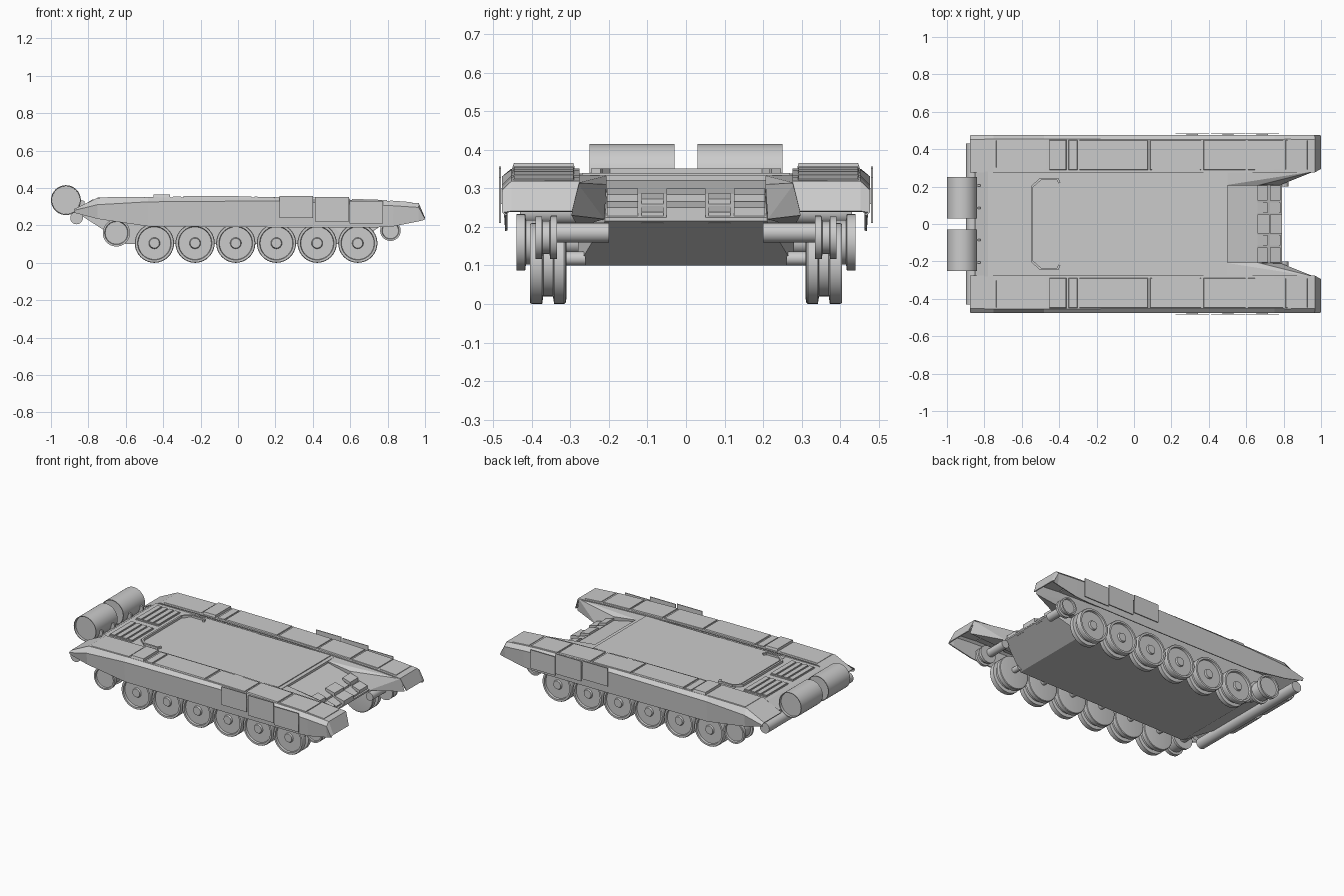
import bpy, bmesh, math
from mathutils import Vector


def finish(name, bm, smooth=False):
    bmesh.ops.recalc_face_normals(bm, faces=bm.faces)
    me = bpy.data.meshes.new(name)
    bm.to_mesh(me)
    bm.free()
    ob = bpy.data.objects.new(name, me)
    bpy.context.collection.objects.link(ob)
    if smooth:
        bpy.ops.object.select_all(action='DESELECT')
        ob.select_set(True)
        bpy.context.view_layer.objects.active = ob
        bpy.ops.object.shade_smooth_by_angle(angle=math.radians(30))
    return ob


def convex(name, pts):
    bm = bmesh.new()
    for p in pts:
        bm.verts.new(p)
    bmesh.ops.convex_hull(bm, input=bm.verts)
    bmesh.ops.dissolve_limit(bm, angle_limit=0.01, verts=bm.verts, edges=bm.edges)
    return finish(name, bm)


def box(name, x0, x1, y0, y1, z0, z1):
    return convex(name, [(x, y, z) for x in (x0, x1) for y in (y0, y1) for z in (z0, z1)])


def lathe(name, x, z, prof, s=1, n=40):
    """Revolve (y, radius) points about an axis along y."""
    bm = bmesh.new()
    rings = []
    for y, r in prof:
        rings.append([bm.verts.new((x + r * math.cos(2 * math.pi * i / n), s * y,
                                    z + r * math.sin(2 * math.pi * i / n))) for i in range(n)])
    for a, b in zip(rings, rings[1:]):
        for i in range(n):
            j = (i + 1) % n
            bm.faces.new((a[i], a[j], b[j], b[i]))
    bm.faces.new(rings[0])
    bm.faces.new(rings[-1])
    return finish(name, bm, True)


# Main hull and tapered nose
hull_profile = [(-0.6, 0.1), (0.5, 0.1), (0.5, 0.335), (-0.78, 0.338), (-0.85, 0.29), (-0.85, 0.26)]
convex("hull_body", [(x, y, z) for x, z in hull_profile for y in (-0.28, 0.28)])
nose = [(0.48, 0.1, 0.28), (0.62, 0.1, 0.28), (0.79, 0.215, 0.21), (0.79, 0.225, 0.21),
        (0.66, 0.285, 0.205), (0.48, 0.325, 0.21), (0.48, 0.215, 0.28)]
convex("hull_nose", [(x, s * y, z) for x, z, y in nose for s in (-1, 1)])
box("turret_deck", -0.52, 0.475, -0.27, 0.27, 0.33, 0.34)

# Fender stations: x, top z, shoulder z, skirt bottom z
stations = [(-0.875, 0.285, 0.28, 0.268), (-0.75, 0.345, 0.31, 0.235), (-0.48, 0.348, 0.325, 0.195),
            (0.2, 0.345, 0.33, 0.19), (0.75, 0.33, 0.308, 0.19), (0.83, 0.326, 0.304, 0.195),
            (0.965, 0.316, 0.295, 0.222), (0.997, 0.24, 0.237, 0.23)]


def top_z(x):
    for a, b in zip(stations, stations[1:]):
        if a[0] <= x <= b[0]:
            t = (x - a[0]) / (b[0] - a[0])
            return a[1] + t * (b[1] - a[1])
    return stations[-1][1]


wheel = [(0.31, 0.09), (0.312, 0.102), (0.316, 0.105), (0.342, 0.105), (0.345, 0.085), (0.37, 0.085),
         (0.373, 0.105), (0.4, 0.105), (0.405, 0.102), (0.405, 0.09), (0.393, 0.087), (0.393, 0.03),
         (0.403, 0.026), (0.403, 0.005)]
sprocket = [(0.335, 0.05), (0.335, 0.07), (0.35, 0.07), (0.352, 0.058), (0.415, 0.058),
            (0.417, 0.073), (0.44, 0.073), (0.44, 0.063), (0.43, 0.06), (0.43, 0.005)]
idler = [(0.335, 0.04), (0.335, 0.055), (0.352, 0.055), (0.354, 0.042), (0.372, 0.042),
         (0.374, 0.055), (0.39, 0.055), (0.39, 0.046), (0.382, 0.043), (0.382, 0.005)]
wheel_x = [-0.447 + 0.2175 * i for i in range(6)]

for s, side in ((-1, "right"), (1, "left")):
    # Fender with outer skirt
    bm = bmesh.new()
    rows = []
    for i, (x, zt, zs, zb) in enumerate(stations):
        inner = 0.295 if i == len(stations) - 1 else 0.276
        rows.append([bm.verts.new((x, s * y, z)) for y, z in
                     ((inner, zt), (0.452, zt), (0.474, zs), (0.466, zb))])
    for a, b in zip(rows, rows[1:]):
        for i in range(3):
            bm.faces.new((a[i], a[i + 1], b[i + 1], b[i]))
    fender = finish("fender_" + side, bm)
    m = fender.modifiers.new("thickness", 'SOLIDIFY')
    m.thickness = 0.006
    m.offset = 0

    # Sloped wing between nose and fender
    wing = [(0.48, 0.28, 0.335), (0.48, 0.206, 0.333), (0.66, 0.206, 0.31), (0.965, 0.282, 0.314),
            (0.79, 0.212, 0.22), (0.985, 0.297, 0.23), (0.6, 0.28, 0.2), (0.48, 0.28, 0.2)]
    convex("fender_wing_" + side, [(x, s * y, z) for x, y, z in wing])

    # Stowage boxes and cover panels on the fender top
    for x0, x1, h in ((-0.74, -0.465, 0.005), (-0.455, -0.36, 0.018), (-0.352, -0.3, 0.008),
                      (-0.295, 0.077, 0.01), (0.083, 0.362, 0.008), (0.369, 0.6, 0.01),
                      (0.606, 0.8, 0.008), (0.808, 0.93, 0.006)):
        pts = []
        for x, d in ((x0, 0.004), (x1, -0.004)):
            z = top_z(x)
            pts += [(x, s * 0.284, z - 0.012), (x, s * 0.456, z - 0.012),
                    (x + d, s * 0.292, z + h), (x + d, s * 0.446, z + h)]
        convex("fender_panel_" + side, pts)

    # Side armour plates
    for x0, x1, z0, z1 in ((0.222, 0.402, 0.24, 0.357), (0.412, 0.594, 0.222, 0.352),
                           (0.597, 0.774, 0.21, 0.33)):
        box("side_armour_" + side, x0, x1, s * 0.48, s * 0.485, z0, z1)
        xm = (x0 + x1) / 2
        box("armour_mount_" + side, xm - 0.03, xm + 0.03, s * 0.465, s * 0.481, 0.26, 0.3)

    # Running gear
    for x in wheel_x:
        lathe("road_wheel_" + side, x, 0.105, wheel, s)
        lathe("wheel_axle_" + side, x, 0.118, [(0.26, 0.018), (0.32, 0.018)], s, 16)
    lathe("drive_sprocket_" + side, -0.65, 0.16, sprocket, s)
    lathe("sprocket_axle_" + side, -0.65, 0.16, [(0.26, 0.03), (0.34, 0.03)], s, 20)
    lathe("idler_" + side, 0.815, 0.172, idler, s)
    lathe("idler_axle_" + side, 0.8, 0.185, [(0.2, 0.026), (0.34, 0.026)], s, 20)

    # Rear fuel drum with recessed ends
    lathe("fuel_drum_" + side, -0.92, 0.335,
          [(0.042, 0.01), (0.042, 0.075), (0.03, 0.075), (0.03, 0.08), (0.25, 0.08),
           (0.25, 0.076), (0.235, 0.075), (0.235, 0.01)], s)
    for y in (0.08, 0.2):
        convex("drum_bracket_" + side, [(x, s * (y + d), z) for d in (0, 0.012) for x, z in
                                        ((-0.82, 0.33), (-0.82, 0.28), (-0.88, 0.28), (-0.86, 0.34))])

    # Engine deck grille
    y0, y1 = s * 0.022, s * 0.248
    box("grille_base_" + side, -0.748, -0.585, y0, y1, 0.33, 0.341)
    for x in (-0.748, -0.706, -0.664, -0.622):
        box("grille_slat_" + side, x + 0.003, x + 0.034, y0 + s * 0.006, y1 - s * 0.006, 0.34, 0.348)

# Unditching log
lathe("rear_log", -0.863, 0.24, [(-0.43, 0.034), (0.43, 0.034)], 1, 24)

# Bent splash rail on the rear deck
half = [(-0.4, 0.222), (-0.408, 0.24), (-0.5, 0.24), (-0.545, 0.2)]
path = half + [(x, -y) for x, y in reversed(half)]
for a, b in zip(path, path[1:]):
    a, b = Vector(a), Vector(b)
    d = (b - a).normalized()
    n = Vector((-d.y, d.x)) * 0.006
    a, b = a - d * 0.003, b + d * 0.003
    convex("splash_rail", [(p.x, p.y, z) for p in (a + n, a - n, b + n, b - n) for z in (0.33, 0.352)])

# Reactive blocks on the sloping front plate
for x0, x1, z in ((0.66, 0.715, 0.3), (0.727, 0.782, 0.266)):
    for y0, y1, lift in ((-0.205, -0.125, 0), (-0.115, -0.058, -0.012), (-0.05, 0.05, 0),
                         (0.058, 0.115, -0.012), (0.125, 0.205, 0)):
        f = 0.01 if lift == 0 and y0 == -0.05 else 0
        convex("front_block", [(x, y, zz + lift) for y in (y0, y1) for x, zz in
                               ((x0, z), (x1 + f, z - 0.016), (x1 + f, z - 0.045), (x0, z - 0.04))])
